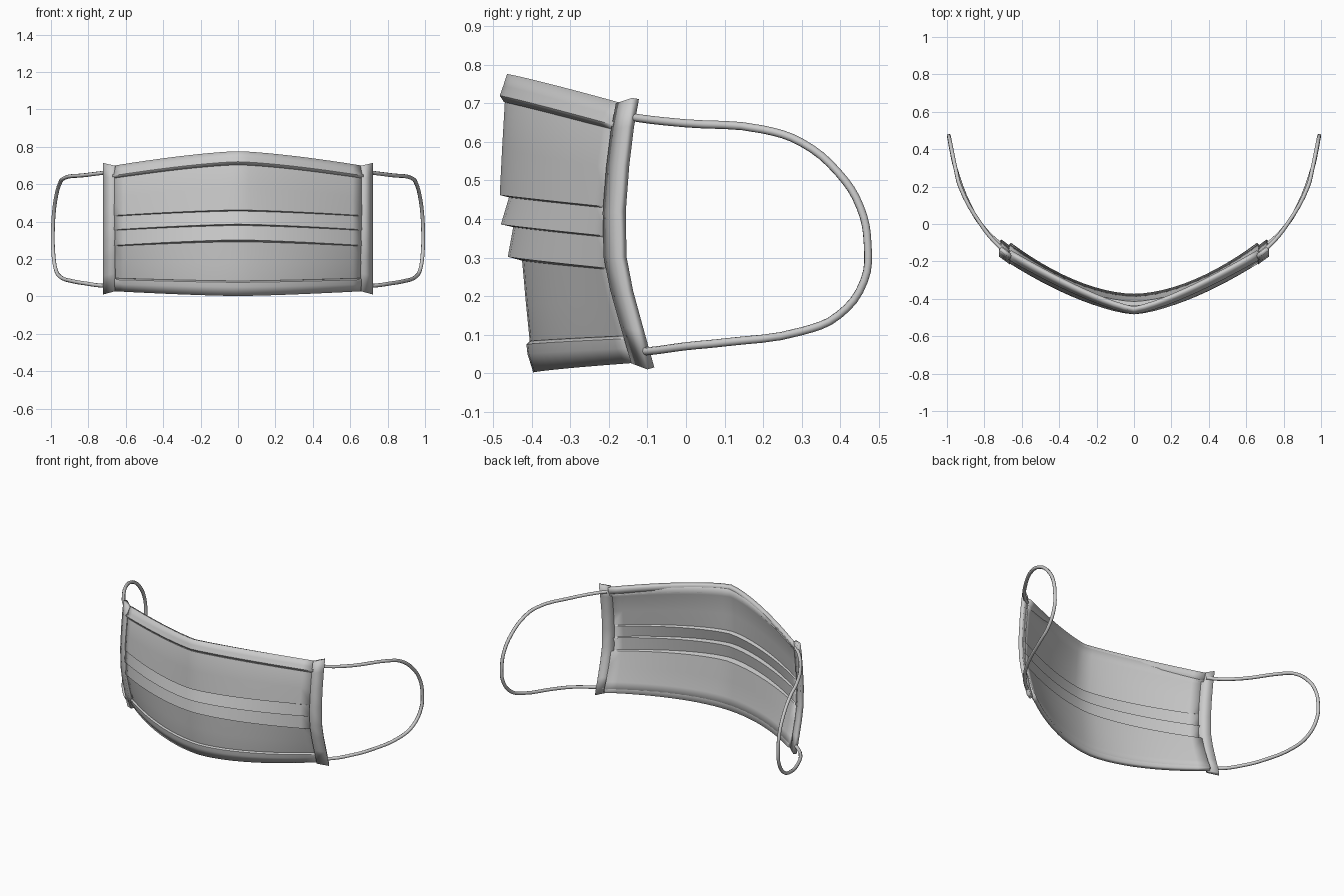
import bpy, math

if "Cube" in bpy.data.objects:
    bpy.data.objects.remove(bpy.data.objects["Cube"])

def finish(ob, angle=30):
    bpy.ops.object.select_all(action='DESELECT')
    ob.select_set(True)
    bpy.context.view_layer.objects.active = ob
    bpy.ops.object.shade_smooth_by_angle(angle=math.radians(angle))

def grid_object(name, columns, thickness, mirror=False):
    # columns run along +x, each column runs from top to bottom
    n = len(columns[0])
    verts = [p for col in columns for p in col]
    faces = [(i*n + j, i*n + j + 1, (i+1)*n + j + 1, (i+1)*n + j)
             for i in range(len(columns) - 1) for j in range(n - 1)]
    me = bpy.data.meshes.new(name)
    me.from_pydata(verts, [], faces)
    ob = bpy.data.objects.new(name, me)
    bpy.context.collection.objects.link(ob)
    if mirror:
        ob.modifiers.new("mirror", 'MIRROR').use_mirror_merge = False
    s = ob.modifiers.new("thickness", 'SOLIDIFY')
    s.thickness, s.offset = thickness, -1
    finish(ob)
    return ob

def curved_sheet(name, centre, side, half, thickness, seg=24):
    # blends a (y, z) profile on the centre line into one at the side edge
    cols = []
    for i in range(seg + 1):
        x = half * (2*i/seg - 1)
        t = abs(x) / half
        col = []
        for (yc, zc), (ys, zs) in zip(centre, side):
            p = 1.3 + 0.5 * (1 - zc/0.75)
            col.append((x, yc + (ys - yc)*t**p, zc + (zs - zc)*t**1.4))
        cols.append(col)
    return grid_object(name, cols, thickness)

# Pleated fabric: three stepped folds
curved_sheet("pleated_panel",
    [(-.455, .755), (-.470, .70), (-.477, .58), (-.483, .462), (-.459, .456), (-.480, .386),
     (-.448, .379), (-.462, .302), (-.425, .292), (-.415, .18), (-.405, .08), (-.392, .015)],
    [(-.162, .68), (-.185, .63), (-.198, .53), (-.208, .432), (-.202, .428), (-.208, .356),
     (-.200, .352), (-.200, .272), (-.192, .268), (-.167, .18), (-.137, .095), (-.115, .04)],
    .67, .014)

# Folded hems along the top and bottom
curved_sheet("top_hem",
    [(-.464, .776), (-.474, .745), (-.483, .72), (-.472, .703)],
    [(-.158, .698), (-.178, .665), (-.192, .645), (-.184, .630)], .67, .024)
curved_sheet("bottom_hem",
    [(-.406, .083), (-.414, .075), (-.411, .05), (-.396, .002)],
    [(-.138, .098), (-.149, .090), (-.142, .065), (-.118, .028)], .67, .024)

# Side binding, mirrored
edge = [(-.140, .714), (-.153, .64), (-.165, .54), (-.174, .42), (-.172, .30),
        (-.155, .21), (-.128, .11), (-.100, .010)]
inner = []
for y, z in edge:
    inner.append((.664, y - .042, .36 + (z - .36) * (.96 if z > .36 else .955)))
grid_object("side_binding", [inner, [(.722, y, z) for y, z in edge]], .022, mirror=True)

# Ear loops
loop = [(.675, -.155, .668), (.72, -.12, .661), (.82, 0, .648), (.93, .2, .632), (.955, .30, .598),
        (.975, .395, .52), (.986, .452, .43), (.990, .471, .335), (.988, .462, .24),
        (.976, .395, .150), (.955, .30, .109), (.88, .10, .080), (.82, 0, .070),
        (.735, -.09, .058), (.665, -.135, .056)]
for name, s in (("right_ear_loop", 1), ("left_ear_loop", -1)):
    cu = bpy.data.curves.new(name, 'CURVE')
    cu.dimensions = '3D'
    cu.bevel_depth = .0105
    cu.bevel_resolution = 2
    cu.resolution_u = 4
    cu.use_fill_caps = True
    sp = cu.splines.new('BEZIER')
    sp.bezier_points.add(len(loop) - 1)
    for bp, (x, y, z) in zip(sp.bezier_points, loop):
        bp.co = (s*x, y, z)
        bp.handle_left_type = bp.handle_right_type = 'AUTO'
    ob = bpy.data.objects.new(name, cu)
    bpy.context.collection.objects.link(ob)
